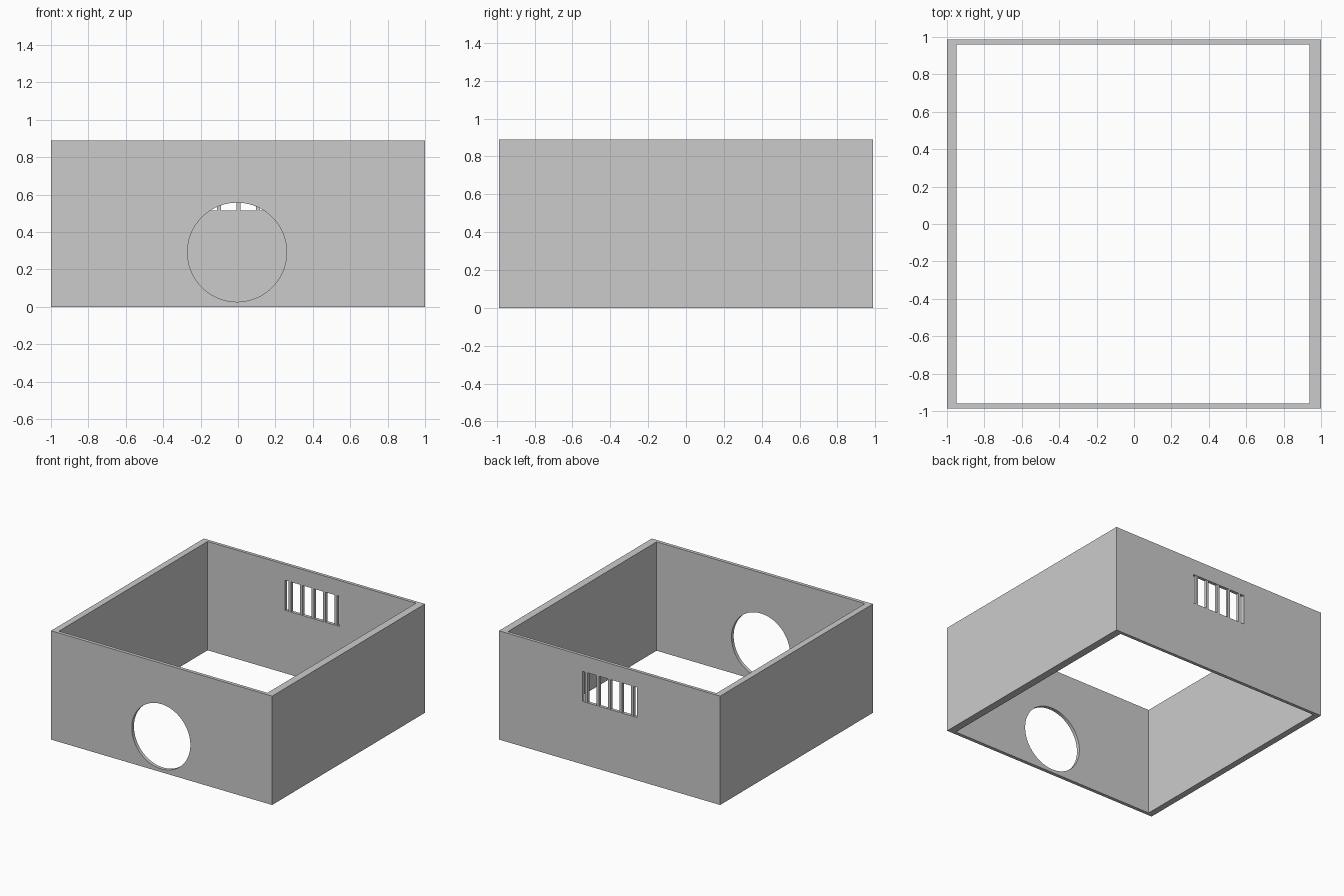
import bpy, math

if "Cube" in bpy.data.objects:
    bpy.data.objects.remove(bpy.data.objects["Cube"])

W, D, H = 1.0, 0.987, 0.89          # half width, half depth, height
IN_L, IN_R = -0.948, 0.938          # inner side faces
IN_F, IN_B = -0.959, 0.961          # inner front and back faces
WIN_X, WIN_Z0, WIN_Z1 = 0.247, 0.514, 0.76


def box(name, lo, hi):
    """Axis-aligned box between two corners."""
    centre = [(a + b) / 2 for a, b in zip(lo, hi)]
    bpy.ops.mesh.primitive_cube_add(size=1, location=centre)
    ob = bpy.context.object
    ob.name = name
    ob.scale = [b - a for a, b in zip(lo, hi)]
    bpy.ops.object.transform_apply(location=False, rotation=False, scale=True)
    return ob


def cut(target, cutter):
    """Subtract the cutter and discard it."""
    mod = target.modifiers.new("cut", 'BOOLEAN')
    mod.operation, mod.solver, mod.object = 'DIFFERENCE', 'EXACT', cutter
    bpy.context.view_layer.objects.active = target
    bpy.ops.object.modifier_apply(modifier=mod.name)
    bpy.data.objects.remove(cutter)


# Four walls, open at top and bottom
walls = box("walls", (-W, -D, 0), (W, D, H))
cut(walls, box("room_cutter", (IN_L, IN_F, -0.1), (IN_R, IN_B, H + 0.1)))

# Round doorway in the front wall
bpy.ops.mesh.primitive_cylinder_add(vertices=96, radius=0.265, depth=0.2,
                                    location=(-0.005, -D, 0.292),
                                    rotation=(math.pi / 2, 0, 0))
cut(walls, bpy.context.object)

# Window opening in the back wall
cut(walls, box("window_cutter", (-WIN_X, D - 0.1, WIN_Z0), (WIN_X, D + 0.1, WIN_Z1)))
bpy.context.view_layer.objects.active = walls
walls.select_set(True)
bpy.ops.object.shade_smooth_by_angle(angle=math.radians(30))

# Upright window bars
for i in range(5):
    x = 0.003 + (i - 2) * 0.104
    y = (IN_B + D) / 2
    box(f"window_bar_{i + 1}", (x - 0.011, y - 0.011, WIN_Z0), (x + 0.011, y + 0.011, WIN_Z1))
